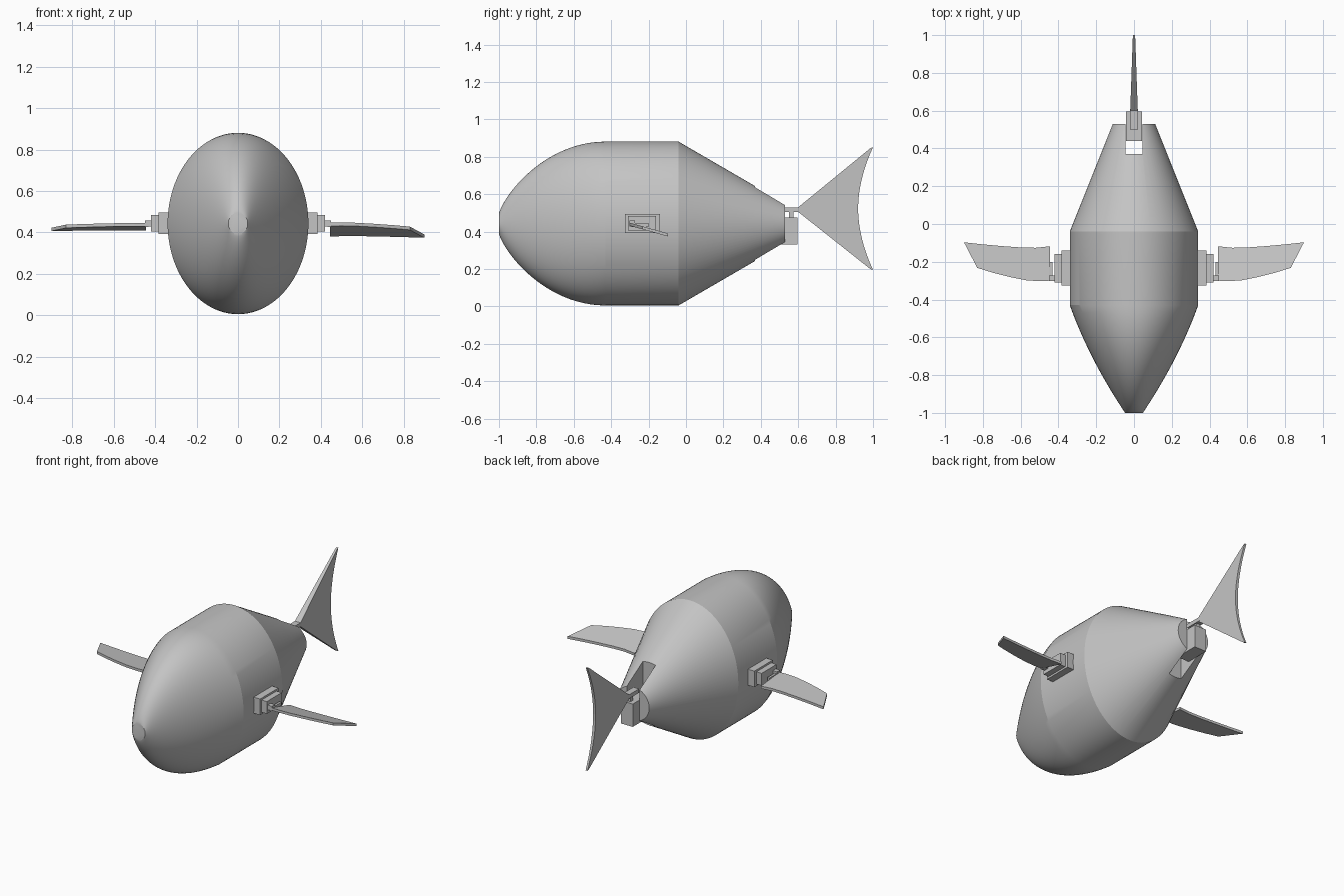
import bpy, bmesh, math
from mathutils import Vector

if "Cube" in bpy.data.objects:
    bpy.data.objects.remove(bpy.data.objects["Cube"], do_unlink=True)

grey = bpy.data.materials.new("plain_grey")
grey.use_nodes = True
grey.diffuse_color = (0.55, 0.55, 0.55, 1)
grey.node_tree.nodes["Principled BSDF"].inputs["Base Color"].default_value = grey.diffuse_color


def finish(name, bm):
    bmesh.ops.recalc_face_normals(bm, faces=bm.faces)
    mesh = bpy.data.meshes.new(name)
    bm.to_mesh(mesh)
    bm.free()
    obj = bpy.data.objects.new(name, mesh)
    bpy.context.collection.objects.link(obj)
    mesh.materials.append(grey)
    return obj


def box(name, x, y, z):
    """Box from (low, high) pairs on each axis."""
    bm = bmesh.new()
    bmesh.ops.create_cube(bm, size=1)
    for v in bm.verts:
        v.co = [lo + (c + 0.5) * (hi - lo) for c, (lo, hi) in zip(v.co, (x, y, z))]
    return finish(name, bm)


def loft(name, rings):
    """Skin equal-sized closed rings and cap both ends."""
    bm = bmesh.new()
    rows = [[bm.verts.new(p) for p in ring] for ring in rings]
    n = len(rows[0])
    for a, b in zip(rows, rows[1:]):
        for i in range(n):
            bm.faces.new((a[i], a[(i + 1) % n], b[(i + 1) % n], b[i]))
    bm.faces.new(rows[0])
    bm.faces.new(rows[-1])
    return finish(name, bm)


def select_only(obj):
    bpy.ops.object.select_all(action='DESELECT')
    obj.select_set(True)
    bpy.context.view_layer.objects.active = obj


# Body: curved nose, straight middle, tapered tail, all oval in section
MID = 0.443
SIDES = 96
stations = []
for i in range(25):
    t = (i / 24) ** 1.7
    stations.append((-1 + 0.57 * t,
                     0.047 + 0.293 * (1.3 * t - 0.3 * t * t),
                     0.052 + 0.386 * (1 - (1 - t) ** 2) ** 0.77))
stations += [(-0.04, 0.34, 0.438), (0.53, 0.112, 0.107)]


def oval(y, rx, rz):
    angles = [math.tau * k / SIDES for k in range(SIDES)]
    return [(rx * math.cos(a), y, MID + rz * math.sin(a)) for a in angles]


body = loft("body", [oval(*s) for s in stations])

# Slot through the tail end of the body
cutter = box("slot_cutter", (-0.045, 0.045), (0.37, 0.7), (-0.2, 1.2))
cutter.hide_render = True
mod = body.modifiers.new("slot", 'BOOLEAN')
mod.operation = 'DIFFERENCE'
mod.solver = 'EXACT'
mod.object = cutter
select_only(body)
bpy.ops.object.modifier_apply(modifier=mod.name)
bpy.data.objects.remove(cutter, do_unlink=True)
select_only(body)
bpy.ops.object.shade_smooth_by_angle(angle=math.radians(16))

# Tail motor, shaft and arm
box("tail_motor", (-0.042, 0.042), (0.44, 0.595), (0.33, 0.475))
box("tail_shaft", (-0.013, 0.013), (0.55, 0.576), (0.47, 0.51))
box("tail_arm", (-0.02, 0.02), (0.5, 0.61), (0.505, 0.53))

# Tail fin: forked plate that thins towards the back
outline = [(0.6, 0.505), (0.985, 0.2), (1.0, 0.195)]
for k in range(1, 16):
    s = k / 8 - 1
    outline.append((0.92 + 0.08 * abs(s) ** 1.9, 0.523 + 0.328 * s))
outline += [(1.0, 0.851), (0.985, 0.845), (0.6, 0.53)]


def fin_side(side):
    return [(side * (0.02 - 0.035 * (y - 0.6)), y, z) for y, z in outline]


loft("tail_fin", [fin_side(-1), fin_side(1)])

# Side motors and pitched side fins
FRONT_EDGE = [(0.445, -0.3), (0.5, -0.303), (0.57, -0.298), (0.66, -0.28),
              (0.75, -0.257), (0.83, -0.232)]
BACK_EDGE = [(0.9, -0.097), (0.8, -0.108), (0.7, -0.117), (0.6, -0.124),
             (0.52, -0.126), (0.445, -0.118)]


def side_box(name, sx, x, y, z):
    box(name, sorted((sx * x[0], sx * x[1])), y, z)


for label, sx, pitch, lead in (("left", 1, 0.28, 0.447), ("right", -1, 0.11, 0.445)):
    side_box(label + "_motor_base", sx, (0.3, 0.383), (-0.325, -0.14), (0.393, 0.495))
    side_box(label + "_motor_cap", sx, (0.38, 0.42), (-0.31, -0.16), (0.405, 0.483))
    side_box(label + "_shaft", sx, (0.415, 0.45), (-0.302, -0.272), (0.428, 0.458))
    side_box(label + "_arm", sx, (0.432, 0.447), (-0.3, -0.2), (0.425, 0.445))

    def fin_layer(offset):
        return [Vector((sx * x, y, lead + offset - pitch * (y + 0.3)))
                for x, y in FRONT_EDGE + BACK_EDGE]

    loft(label + "_fin", [fin_layer(0), fin_layer(-0.016)])
